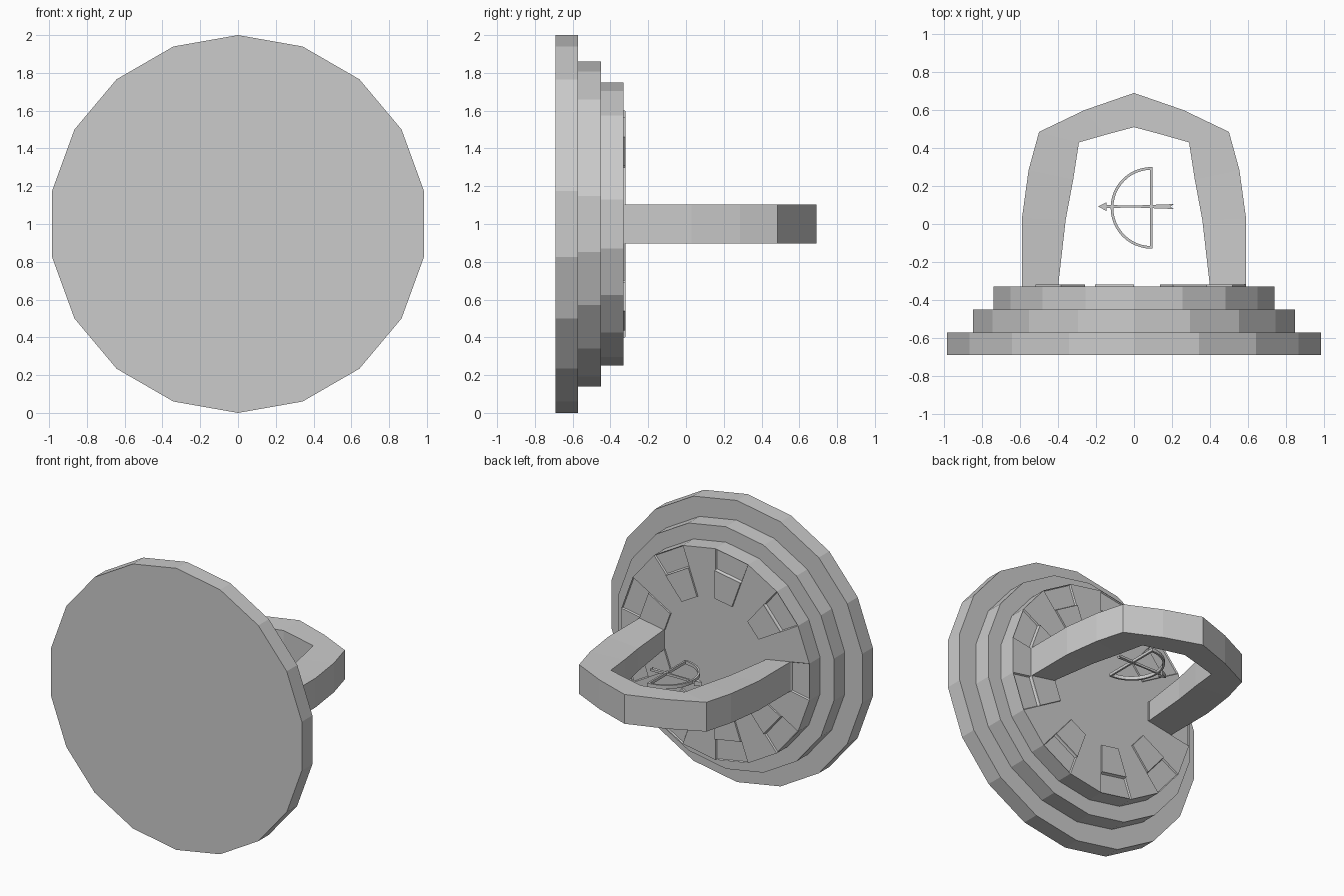
import bpy, bmesh
from math import sin, cos, pi, radians

if "Cube" in bpy.data.objects:
    bpy.data.objects.remove(bpy.data.objects["Cube"])

N = 18


def finish(bm, name):
    bmesh.ops.recalc_face_normals(bm, faces=bm.faces)
    mesh = bpy.data.meshes.new(name)
    bm.to_mesh(mesh)
    bm.free()
    ob = bpy.data.objects.new(name, mesh)
    bpy.context.collection.objects.link(ob)
    return ob


def loft(name, rings, closed=False):
    """Skin a list of equal-length point rings, capping the ends unless closed."""
    bm = bmesh.new()
    vs = [[bm.verts.new(p) for p in r] for r in rings]
    n = len(vs[0])
    pairs = list(zip(vs, vs[1:])) + ([(vs[-1], vs[0])] if closed else [])
    for a, b in pairs:
        for i in range(n):
            j = (i + 1) % n
            bm.faces.new((a[i], a[j], b[j], b[i]))
    if not closed:
        bm.faces.new(vs[0])
        bm.faces.new(vs[-1])
    return finish(bm, name)


def circle(r, y):
    return [(r * cos(radians(10 + 20 * k)), y, 1 + r * sin(radians(10 + 20 * k)))
            for k in range(N)]


def plate(name, pts, z0, z1):
    return loft(name, [[(x, y, z) for x, y in pts] for z in (z0, z1)])


# Stepped round base
loft("base_disc", [circle(1.0, -0.69), circle(1.0, -0.572)])
loft("middle_disc", [circle(0.86, -0.572), circle(0.86, -0.45)])

# Top disc with two rows of blocks: alternate inner raised, outer sunk
bm = bmesh.new()
rings = [[bm.verts.new(p) for p in circle(r, y)]
         for r, y in ((0.75, -0.45), (0.75, -0.33), (0.6, -0.33), (0.4, -0.33))]
rows = []
for a, b in zip(rings, rings[1:]):
    rows.append([bm.faces.new((a[i], a[(i + 1) % N], b[(i + 1) % N], b[i]))
                 for i in range(N)])
bm.faces.new(rings[0])
bm.faces.new(rings[-1])
bmesh.ops.recalc_face_normals(bm, faces=bm.faces)
bmesh.ops.inset_individual(bm, faces=rows[1][::2], thickness=0.008, depth=-0.01)
bmesh.ops.inset_individual(bm, faces=rows[2][::2], thickness=0.001, depth=0.011)
finish(bm, "block_disc")

# Arched handle: outer x,y / inner x,y / inner half height
half = [(0.59, -0.33, 0.40, -0.33, 0.07), (0.59, 0.03, 0.36, 0.02, 0.08),
        (0.555, 0.285, 0.32, 0.235, 0.09), (0.5, 0.485, 0.29, 0.43, 0.10),
        (0.26, 0.60, 0.15, 0.47, 0.10), (0, 0.69, 0, 0.51, 0.10)]
path = half + [(-a, b, -c, d, h) for a, b, c, d, h in half[-2::-1]]
loft("arch_handle", [[(a, b, 0.896), (a, b, 1.104), (c, d, 1 + h), (c, d, 1 - h)]
                     for a, b, c, d, h in path])

# Small bow and arrow floating inside the arch
cx, cy, R, w = 0.092, 0.085, 0.208, 0.007
arc = []
for i in range(25):
    t = pi / 2 + pi * i / 24
    c, s = cos(t), sin(t)
    arc.append([(cx + r * c, cy + r * s, z)
                for r, z in ((R + w, 0.988), (R + w, 1.012), (R - w, 1.012), (R - w, 0.988))])
loft("bow_limb", arc)
plate("bow_string", [(0.085, -0.13), (0.098, -0.13), (0.098, 0.30), (0.085, 0.30)], 0.99, 1.01)
y = 0.092
plate("arrow_shaft", [(-0.15, y - 0.008), (0, y - 0.005), (0.21, y - 0.013), (0.19, y),
                      (0.21, y + 0.013), (0, y + 0.005), (-0.15, y + 0.008)], 0.992, 1.008)
plate("arrow_head", [(-0.19, y), (-0.145, y - 0.023), (-0.145, y + 0.023)], 0.985, 1.015)
